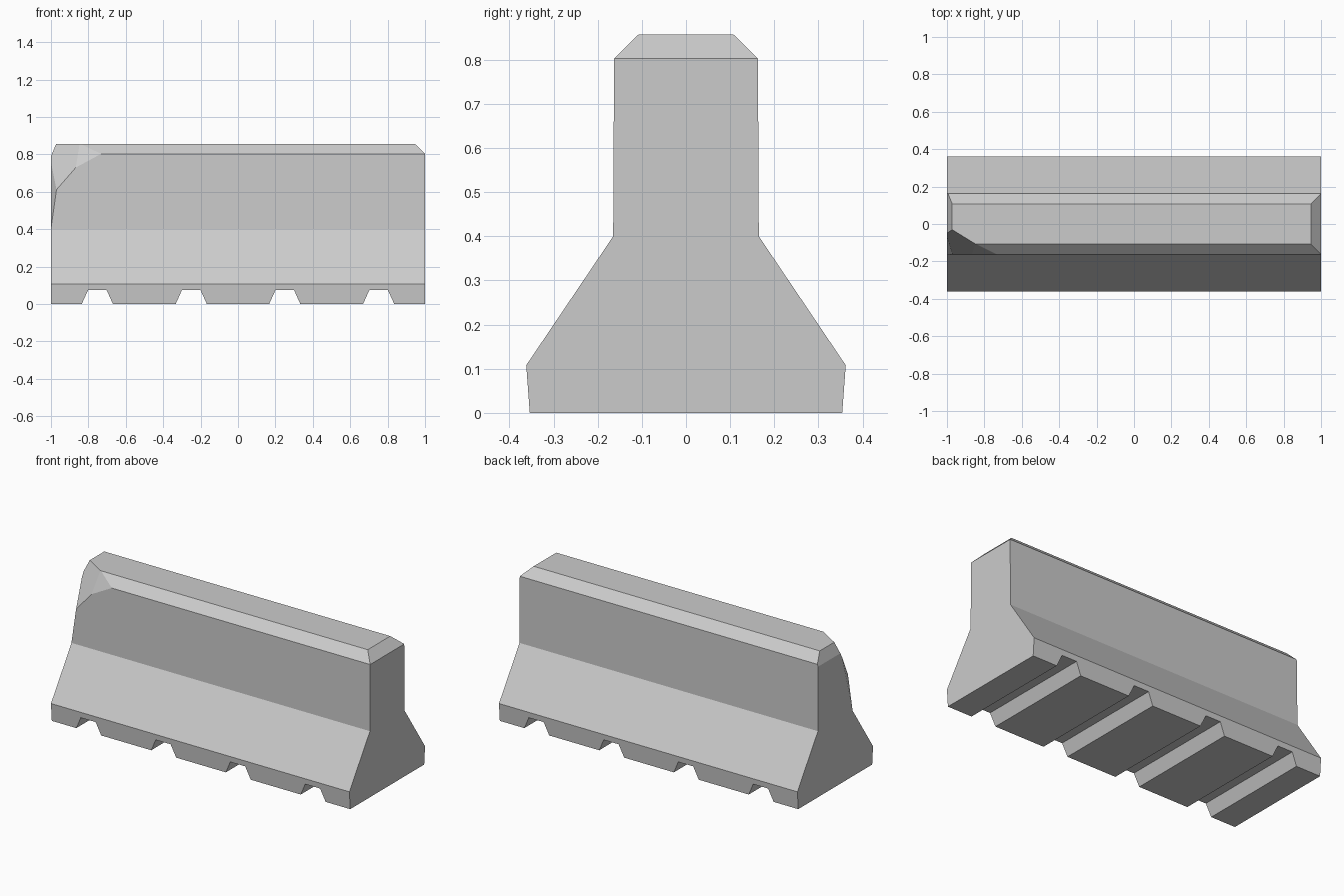
import bpy, bmesh
from mathutils import Vector

if "Cube" in bpy.data.objects:
    bpy.data.objects.remove(bpy.data.objects["Cube"])


def new_object(name, bm):
    bmesh.ops.recalc_face_normals(bm, faces=bm.faces[:])
    mesh = bpy.data.meshes.new(name)
    bm.to_mesh(mesh)
    bm.free()
    obj = bpy.data.objects.new(name, mesh)
    bpy.context.collection.objects.link(obj)
    return obj


def prism(bm, points, offset):
    face = bm.faces.new([bm.verts.new(p) for p in points])
    ext = bmesh.ops.extrude_face_region(bm, geom=[face], use_keep_orig=True)
    verts = [g for g in ext["geom"] if isinstance(g, bmesh.types.BMVert)]
    bmesh.ops.translate(bm, verts=verts, vec=offset)


def slice_off(bm, a, b, c, towards):
    """Cut the upper wall with the plane abc, dropping the side facing towards."""
    a, b, c = Vector(a), Vector(b), Vector(c)
    n = (b - a).cross(c - a).normalized()
    if n.dot(Vector(towards)) < 0:
        n.negate()
    faces = [f for f in bm.faces if min(v.co.z for v in f.verts) > 0.395]
    edges = {e for f in faces for e in f.edges}
    verts = {v for f in faces for v in f.verts}
    bmesh.ops.bisect_plane(bm, geom=list(verts) + list(edges) + faces, dist=1e-5,
                           plane_co=a, plane_no=n, clear_outer=True)
    rim = [e for e in bm.edges if e.is_boundary]
    bmesh.ops.holes_fill(bm, edges=rim, sides=0)


# Barrier body: cross-section swept along x
half = [(0.354, 0), (0.362, 0.108), (0.165, 0.4), (0.163, 0.803), (0.108, 0.857)]
profile = half + [(-y, z) for y, z in reversed(half)]
bm = bmesh.new()
prism(bm, [(-1, y, z) for y, z in profile], (2, 0, 0))
bmesh.ops.recalc_face_normals(bm, faces=bm.faces[:])
bmesh.ops.bisect_plane(bm, geom=bm.verts[:] + bm.edges[:] + bm.faces[:], dist=1e-5,
                       plane_co=(0, 0, 0.4), plane_no=(0, 0, 1))

# Bevelled top ends
slice_off(bm, (0.945, 0, 0.857), (1, 0, 0.803), (1, 0.1, 0.803), (1, 0, 1))
slice_off(bm, (-0.972, 0, 0.857), (-1, 0, 0.79), (-1, 0.1, 0.79), (-1, 0, 1))

# Broken front left corner
chip = (-1, -1, 1)
slice_off(bm, (-0.97, -0.165, 0.61), (-0.86, -0.165, 0.735), (-0.97, -0.03, 0.86), chip)
slice_off(bm, (-0.87, -0.165, 0.725), (-0.72, -0.165, 0.805), (-0.83, -0.11, 0.86), chip)
slice_off(bm, (-0.97, -0.165, 0.61), (-1, -0.165, 0.405), (-1, -0.06, 0.78), chip)
body = new_object("barrier_body", bm)

# Drainage slots through the foot
bm = bmesh.new()
for x in (-0.752, -0.25, 0.25, 0.752):
    slot = [(-0.097, -0.03), (0.097, -0.03), (0.05, 0.074), (-0.05, 0.074)]
    prism(bm, [(x + dx, -0.5, z) for dx, z in slot], (0, 1, 0))
cutter = new_object("slot_cutter", bm)
cutter.hide_render = True
cutter.display_type = 'WIRE'
mod = body.modifiers.new("slots", 'BOOLEAN')
mod.operation = 'DIFFERENCE'
mod.object = cutter
mod.solver = 'EXACT'
